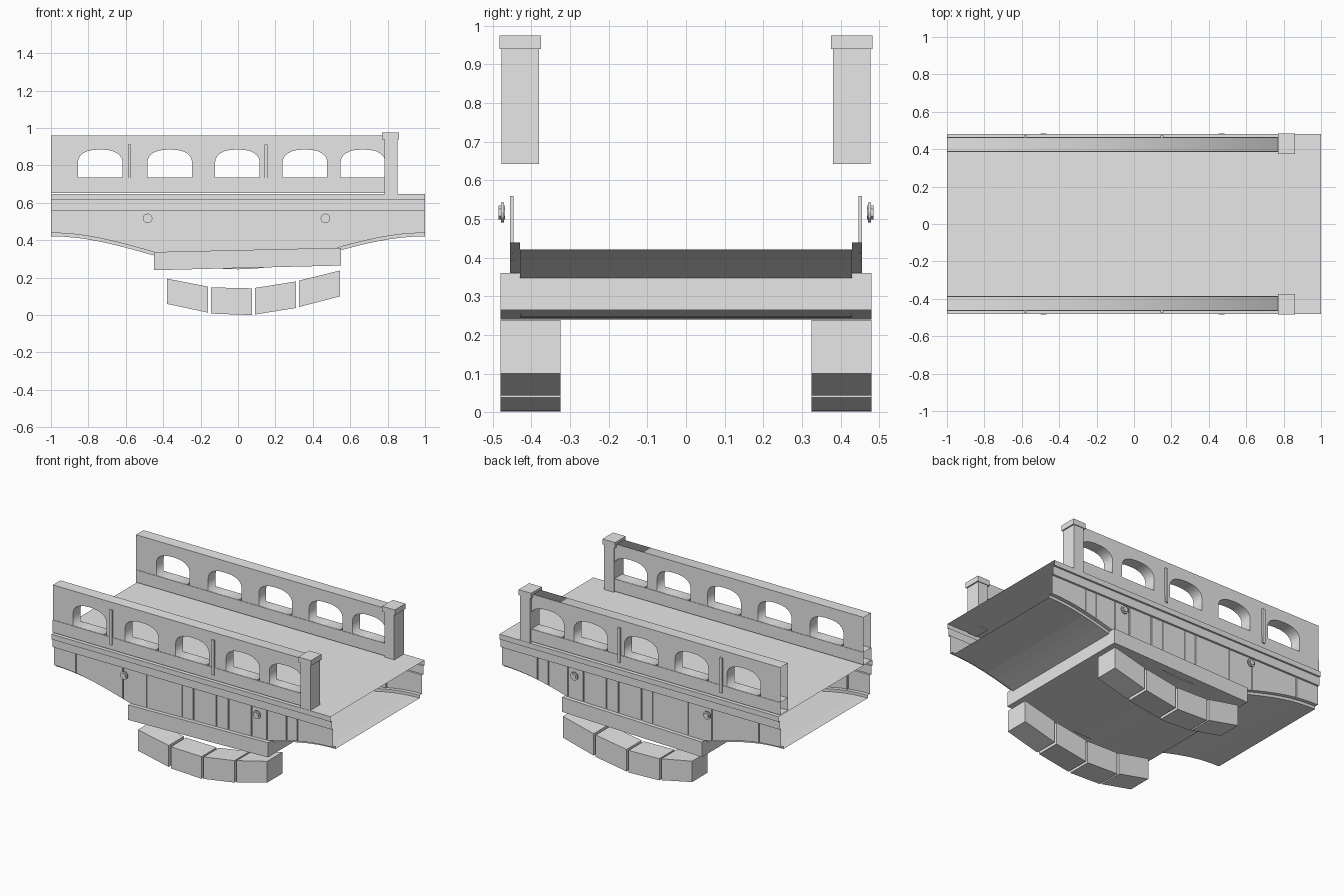
import bpy, bmesh, math
from mathutils import Matrix

if "Cube" in bpy.data.objects:
    bpy.data.objects.remove(bpy.data.objects["Cube"], do_unlink=True)

# One plain stone colour
stone = bpy.data.materials.new("light_grey_stone")
stone.use_nodes = True
stone.diffuse_color = (0.8, 0.8, 0.8, 1)
stone.node_tree.nodes["Principled BSDF"].inputs["Base Color"].default_value = (0.8, 0.8, 0.8, 1)


def finish(name, bm):
    bmesh.ops.recalc_face_normals(bm, faces=bm.faces)
    mesh = bpy.data.meshes.new(name)
    bm.to_mesh(mesh)
    bm.free()
    mesh.materials.append(stone)
    obj = bpy.data.objects.new(name, mesh)
    bpy.context.collection.objects.link(obj)
    return obj


def loft(name, sections, capped=False):
    """Skin matching closed sections, leaving the ends open unless capped."""
    bm = bmesh.new()
    rings = [[bm.verts.new(p) for p in s] for s in sections]
    n = len(rings[0])
    for a, b in zip(rings, rings[1:]):
        for i in range(n):
            j = (i + 1) % n
            bm.faces.new((a[i], a[j], b[j], b[i]))
    if capped:
        bm.faces.new(rings[0])
        bm.faces.new(rings[-1])
    return finish(name, bm)


def rect(x, y0, y1, z0, z1):
    return [(x, y0, z0), (x, y1, z0), (x, y1, z1), (x, y0, z1)]


def block(name, x0, x1, y0, y1, left, right=None, capped=True):
    """Box whose (bottom, top) heights may differ at its two ends."""
    right = right or left
    return loft(name, [rect(x0, y0, y1, *left), rect(x1, y0, y1, *right)], capped)


# Bridge body: arched underside, stepped cornice, grooved panel joints, open ends
def underside(x):
    return 0.333 + 0.088 * math.cos(math.pi * (1 - abs(x)))


def body_section(x, wall=0.455):
    z = underside(x)
    half = [(0.43, z), (0.43, z + 0.018), (wall, z + 0.018), (wall, 0.56),
            (0.468, 0.56), (0.468, 0.615), (0.48, 0.615), (0.48, 0.648)]
    return [(x, y, h) for y, h in half] + [(x, -y, h) for y, h in reversed(half)]


joints = [-0.84, -0.505, -0.335, -0.08, 0.0, 0.165, 0.25, 0.415, 0.525, 0.665, 0.745]
stations = [(i / 16 - 1, 0.455) for i in range(33)
            if all(abs(i / 16 - 1 - j) > 0.006 for j in joints)]
stations.sort()
sections = []
for x, wall in sorted(stations + [(j, None) for j in joints], key=lambda s: s[0]):
    if wall:
        sections.append(body_section(x))
    else:
        for dx, w in ((-0.003, 0.455), (-0.003, 0.447), (0.003, 0.447), (0.003, 0.455)):
            sections.append(body_section(x + dx, w))
loft("bridge_body", sections)

# Sloping slab below the body
block("support_slab", -0.45, 0.55, -0.48, 0.48, (0.24, 0.337), (0.265, 0.36))


# Parapet wall: flat filled outline with arched openings
def arch_outline(cx, half=0.119, sill=0.735, spring=0.82, rise=0.065):
    pts = [(cx - half, sill), (cx + half, sill)]
    for i in range(13):
        a = math.pi * i / 12
        c, s = math.cos(a), math.sin(a)
        pts.append((cx + half * math.copysign(abs(c) ** 0.8, c), spring + rise * s))
    return pts


def parapet_wall(name, y, thickness):
    curve = bpy.data.curves.new(name + "_outline", "CURVE")
    curve.dimensions = "2D"
    curve.fill_mode = "BOTH"
    curve.extrude = thickness / 2
    outlines = [[(-1, 0.655), (0.83, 0.655), (0.83, 0.96), (-1, 0.96)]]
    outlines += [arch_outline(cx) for cx in (-0.737, -0.365, -0.003, 0.358, 0.668)]
    for pts in outlines:
        spline = curve.splines.new("POLY")
        spline.points.add(len(pts) - 1)
        for p, (x, z) in zip(spline.points, pts):
            p.co = (x, z, 0, 1)
        spline.use_cyclic_u = True
    helper = bpy.data.objects.new(name + "_helper", curve)
    mesh = bpy.data.meshes.new_from_object(helper)
    bm = bmesh.new()
    bm.from_mesh(mesh)
    bpy.data.objects.remove(helper)
    bpy.data.meshes.remove(mesh)
    bmesh.ops.remove_doubles(bm, verts=bm.verts, dist=0.0001)
    bm.transform(Matrix.Translation((0, y, 0)) @ Matrix.Rotation(math.pi / 2, 4, "X"))
    ends = [f for f in bm.faces if all(v.co.x < -0.999 for v in f.verts)]
    bmesh.ops.delete(bm, geom=ends, context="FACES_ONLY")
    finish(name, bm)


def bolt_part(name, x, y, radius, depth, sides):
    bm = bmesh.new()
    bmesh.ops.create_cone(bm, cap_ends=True, segments=sides, radius1=radius,
                          radius2=radius, depth=depth)
    bm.transform(Matrix.Translation((x, y, 0.517)) @ Matrix.Rotation(math.pi / 2, 4, "X"))
    finish(name, bm)


arch_blocks = [(-0.38, (0.06, 0.195), (0.013, 0.152)), (-0.145, (0.008, 0.148), (0.0, 0.143)),
               (0.09, (0.003, 0.145), (0.038, 0.18)), (0.325, (0.043, 0.184), (0.1, 0.238))]

for side, s in (("front", -1), ("back", 1)):
    def sided(name, x0, x1, y0, y1, *ends, **kw):
        return block(side + "_" + name, x0, x1, s * y0, s * y1, *ends, **kw)

    # Parapet, its base course and slim pilasters
    parapet_wall(side + "_parapet", s * 0.425, 0.076)
    sided("parapet_base", -1, 0.8, 0.384, 0.466, (0.654, 0.734), capped=False)
    for i, x in enumerate((-0.58, 0.15)):
        sided(f"pilaster_{i + 1}", x - 0.009, x + 0.009, 0.455, 0.474, (0.687, 0.913))

    # End post with cap
    sided("post", 0.782, 0.852, 0.38, 0.478, (0.642, 0.942))
    sided("post_cap", 0.77, 0.86, 0.375, 0.483, (0.94, 0.975))

    # Hanging arch stones
    for i, (x, left, right) in enumerate(arch_blocks):
        sided(f"arch_stone_{i + 1}", x, x + 0.22, 0.325, 0.48, left, right)

    # Bolts on the side panels
    for i, x in enumerate((-0.483, 0.467)):
        bolt_part(f"{side}_washer_{i + 1}", x, s * 0.475, 0.026, 0.008, 12)
        bolt_part(f"{side}_nut_{i + 1}", x, s * 0.477, 0.018, 0.016, 6)
